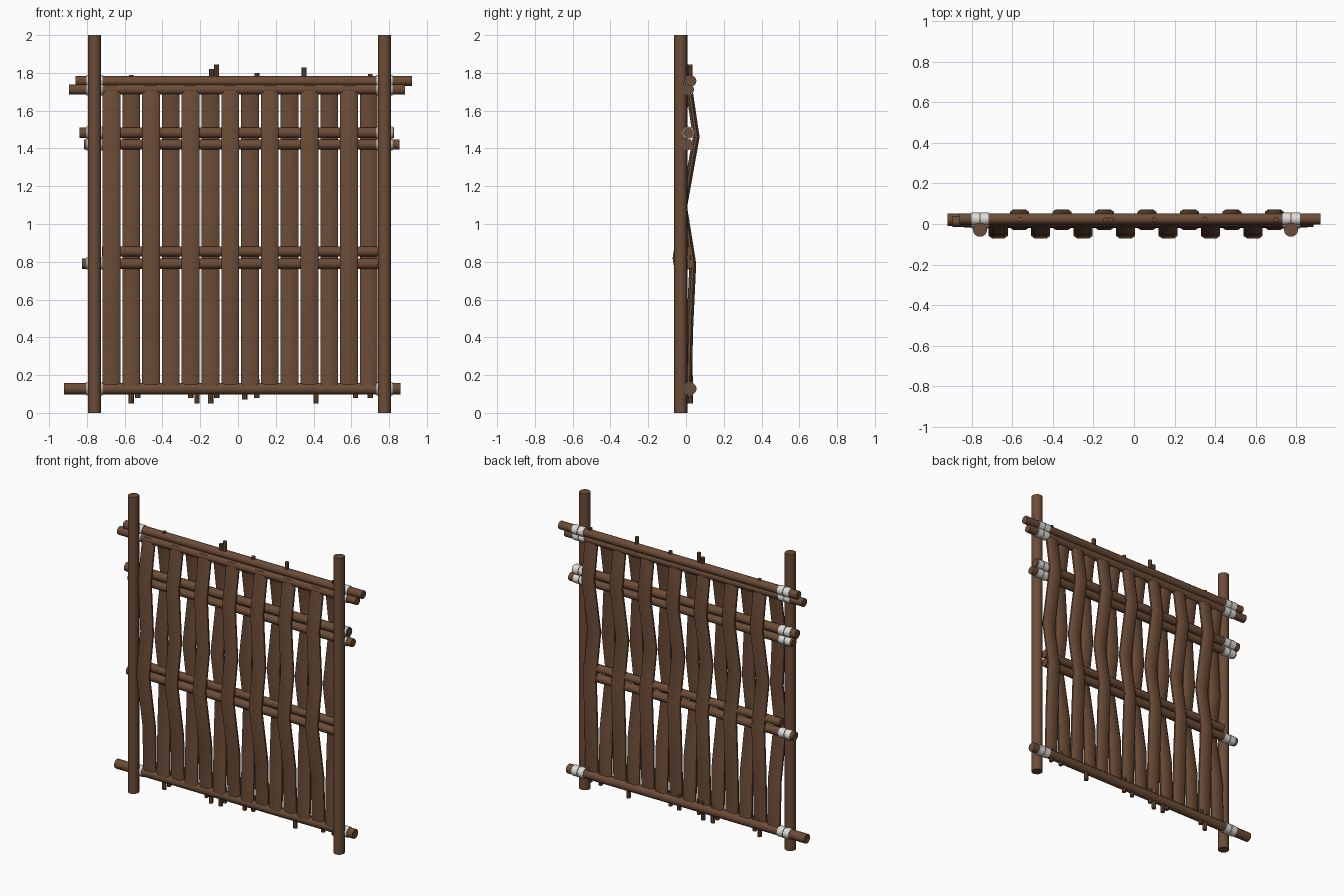
import bpy, bmesh, math
from mathutils import Vector, Matrix

if "Cube" in bpy.data.objects:
    bpy.data.objects.remove(bpy.data.objects["Cube"])


def material(name, rgb):
    m = bpy.data.materials.new(name)
    m.diffuse_color = (*rgb, 1)
    m.use_nodes = True
    m.node_tree.nodes["Principled BSDF"].inputs["Base Color"].default_value = m.diffuse_color
    return m


WOOD = material("brown wood", (0.15, 0.073, 0.038))
CORD = material("pale cord", (0.72, 0.72, 0.70))


def finish(name, bm, mat, smooth=True):
    bmesh.ops.recalc_face_normals(bm, faces=bm.faces[:])
    me = bpy.data.meshes.new(name)
    bm.to_mesh(me)
    bm.free()
    me.materials.append(mat)
    ob = bpy.data.objects.new(name, me)
    bpy.context.collection.objects.link(ob)
    if smooth:
        bpy.ops.object.select_all(action='DESELECT')
        ob.select_set(True)
        bpy.context.view_layer.objects.active = ob
        bpy.ops.object.shade_smooth_by_angle(angle=math.radians(40))
    return ob


def pole(name, a, b, r, mat=WOOD, sides=12):
    """Round pole from point a to point b."""
    a, b = Vector(a), Vector(b)
    d = b - a
    mtx = Matrix.Translation((a + b) / 2) @ d.to_track_quat('Z', 'Y').to_matrix().to_4x4()
    bm = bmesh.new()
    bmesh.ops.create_cone(bm, cap_ends=True, segments=sides, radius1=r, radius2=r,
                          depth=d.length, matrix=mtx)
    return finish(name, bm, mat)


def slat(name, x, path):
    """Flat bent branch swept through (y, z) points."""
    section = [(-.047, -.006), (-.03, -.018), (.03, -.018), (.047, -.006),
               (.047, .006), (.03, .018), (-.03, .018), (-.047, .006)]
    bm = bmesh.new()
    rings = [[bm.verts.new((x + u, y + v, z)) for u, v in section] for y, z in path]
    for lo, hi in zip(rings, rings[1:]):
        for i in range(8):
            j = (i + 1) % 8
            bm.faces.new((lo[i], lo[j], hi[j], hi[i]))
    bm.faces.new(rings[0])
    bm.faces.new(rings[-1])
    return finish(name, bm, WOOD)


# Upright posts
POSTS = (-0.76, 0.775)
for side, x in zip(("left", "right"), POSTS):
    pole(f"{side}_post", (x, -0.028, 0), (x, -0.028, 2), 0.035, sides=16)

# Horizontal rails: x start, x end, y, z, radius
RAILS = [(-0.86, 0.92, 0.025, 1.757, 0.027), (-0.895, 0.885, 0.013, 1.712, 0.027),
         (-0.84, 0.825, 0.012, 1.483, 0.029), (-0.815, 0.855, 0.010, 1.421, 0.027),
         (-0.72, 0.745, 0.008, 0.854, 0.027), (-0.825, 0.745, 0.010, 0.79, 0.028),
         (-0.92, 0.86, 0.022, 0.128, 0.031)]
for n, (x0, x1, y, z, r) in enumerate(RAILS):
    pole(f"rail_{n}", (x0, y, z), (x1, y, z), r)
    # Cord wraps where a rail passes behind a post
    for px in POSTS:
        if x0 < px < x1:
            for k, (u, v) in enumerate(((-.043, -.003), (.003, .043))):
                pole(f"lashing_{n}_{k}", (px + u, y, z), (px + v, y, z), r + 0.004, CORD)

# Woven slats, alternating behind and in front of the middle rails
BEHIND = [(.012, .12), (.02, .45), (.036, .79), (-.012, 1.09), (.054, 1.46), (.014, 1.73)]
FRONT = [(.020, .12), (.010, .45), (-.053, .82), (-.012, 1.09), (-.036, 1.45), (.010, 1.73)]
for i in range(14):
    slat(f"slat_{i}", -0.67 + 0.1048 * i, BEHIND if i % 2 else FRONT)

# Thin twig ends poking out above and below
for x, z in ((-.565, 1.79), (-.14, 1.82), (-.113, 1.845), (.1, 1.80), (.35, 1.828), (.7, 1.795)):
    pole("top_twig", (x, .022, 1.70), (x, .022, z), 0.013, sides=8)
for x, z in ((-.565, .05), (-.53, .08), (-.25, .08), (-.217, .05), (-.145, .05), (-.113, .08),
             (.035, .07), (.1, .08), (.413, .05), (.622, .08), (.7, .08)):
    pole("bottom_twig", (x, .022, z), (x, .022, .18), 0.014, sides=8)
